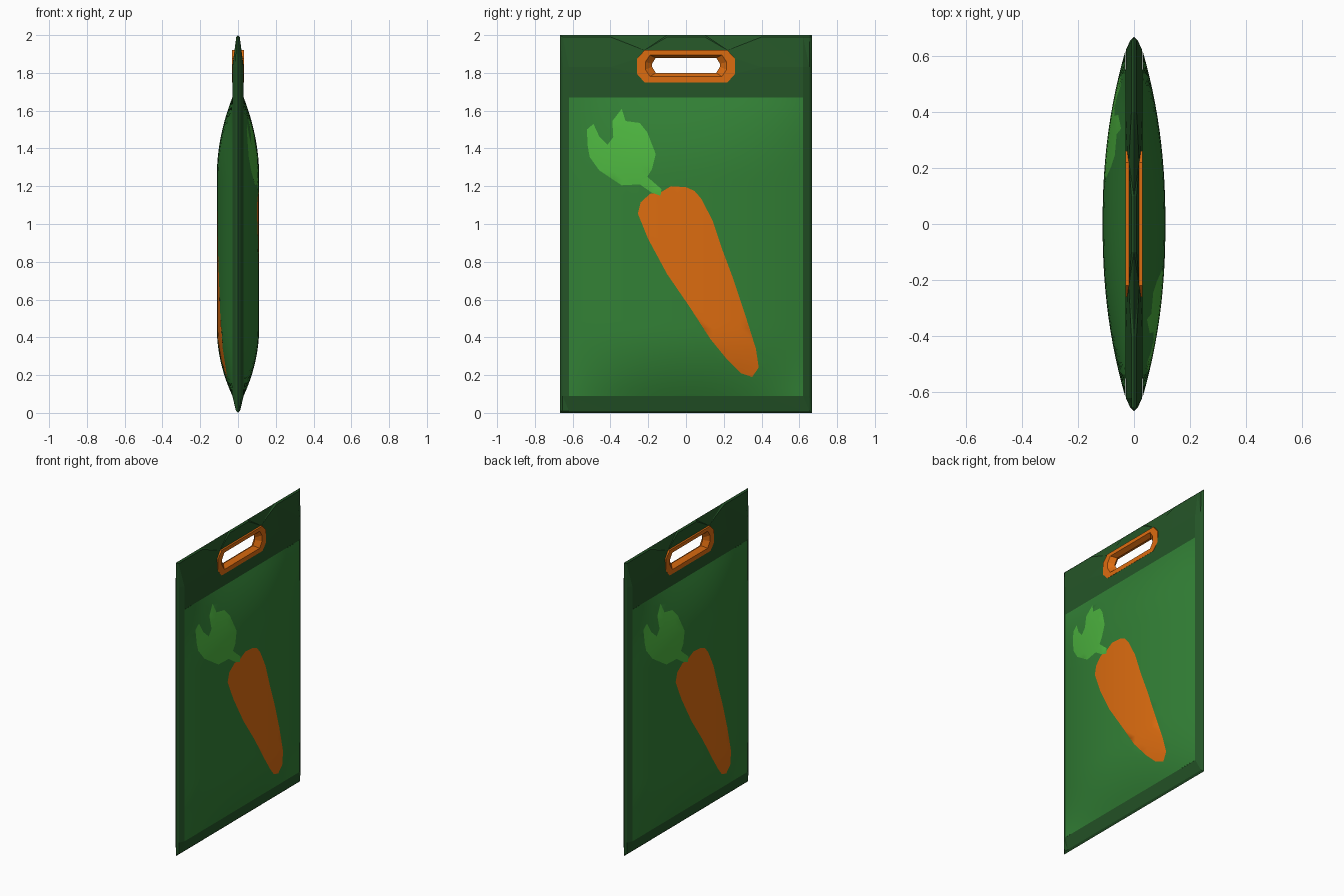
import bpy, bmesh
from mathutils import Vector
from mathutils.geometry import delaunay_2d_cdt

if "Cube" in bpy.data.objects:
    bpy.data.objects.remove(bpy.data.objects["Cube"])


def material(name, rgb):
    m = bpy.data.materials.new(name)
    m.diffuse_color = (*rgb, 1)
    m.use_nodes = True
    m.node_tree.nodes["Principled BSDF"].inputs["Base Color"].default_value = m.diffuse_color
    return m


DARK = material("dark green", (0.018, 0.091, 0.021))
GREEN = material("mid green", (0.032, 0.216, 0.036))
ORANGE = material("carrot orange", (0.72, 0.15, 0.005))
LEAF = material("leaf green", (0.074, 0.46, 0.05))


def finish(name, bm, mats, smooth=False):
    """Add the copy turned half round for the other side, then make the object."""
    dup = bmesh.ops.duplicate(bm, geom=bm.verts[:] + bm.edges[:] + bm.faces[:])
    for v in dup["geom"]:
        if isinstance(v, bmesh.types.BMVert):
            v.co.x, v.co.y = -v.co.x, -v.co.y
    bmesh.ops.remove_doubles(bm, verts=bm.verts[:], dist=0.0003)
    for f in bm.faces:
        f.smooth = smooth
    me = bpy.data.meshes.new(name)
    bm.to_mesh(me)
    bm.free()
    for m in mats:
        me.materials.append(m)
    ob = bpy.data.objects.new(name, me)
    bpy.context.collection.objects.link(ob)


def panel(name, outlines, ys, zs, height, pick, mats, smooth=False):
    """Height-field sheet facing +x, cut along the outlines (y, z)."""
    pts, faces = [], []
    for o in outlines:
        faces.append(list(range(len(pts), len(pts) + len(o))))
        pts += [Vector(p) for p in o]
    pts += [Vector((y, z)) for y in ys for z in zs]
    vs, _, fs, _, _, ids = delaunay_2d_cdt(pts, [], faces, 0, 1e-5, True)
    bm = bmesh.new()
    bv = [bm.verts.new((height(p.x, p.y), p.x, p.y)) for p in vs]
    for f, i in zip(fs, ids):
        slot = pick(i)
        if slot is not None:
            bm.faces.new([bv[k] for k in f]).material_index = slot
    loose = [v for v in bm.verts if not v.link_faces]
    bmesh.ops.delete(bm, geom=loose, context="VERTS")
    finish(name, bm, mats, smooth)


def rect(y, z0, z1):
    return [(-y, z0), (y, z0), (y, z1), (-y, z1)]


def octagon(hw, corner, z0, z1, side):
    m = (z0 + z1) / 2
    return [(-corner, z0), (corner, z0), (hw, m - side), (hw, m + side),
            (corner, z1), (-corner, z1), (-hw, m + side), (-hw, m - side)]


W, BY, BZ0, BZ1, T = 0.667, 0.62, 0.09, 1.67, 0.03
body_rect = rect(BY, BZ0, BZ1)
ring_outer = octagon(0.26, 0.22, 1.75, 1.92, 0.04)


# Flat sealed border, thinning towards its rim
def border_height(y, z):
    d = W - abs(y)
    return max(0, min(T, d, z, 2 - z, 0.008 + 0.45 * d,
                      0.008 + 0.25 * z, 0.008 + 0.13 * (2 - z)))


ys = [s * v for s in (-1, 1) for v in (W, W - 0.014, BY, 0.4, 0.1)]
zs = [0, 0.011, BZ0, 0.5, 0.9, 1.3, BZ1, 1.83, 1.99, 2]
panel("sealed_border", [rect(W, 0, 2), body_rect, ring_outer], ys, zs,
      border_height, lambda i: 0 if len(i) == 1 else None, [DARK])


# Puffed pouch with the painted carrot and leaf cut into its faces
def pouch_height(y, z):
    fy = 1 - min(1, abs(y) / BY) ** 2.2
    ft = max(0, 1 - (BZ1 - z) / 0.42)
    fb = max(0, 1 - (z - BZ0) / 0.36)
    return T + 0.082 * fy * max(0, 1 - ft ** 2) * max(0, 1 - fb ** 2)


carrot = [(-.13, 1.17), (-.08, 1.20), (0, 1.195), (.045, 1.175), (.08, 1.135),
          (.14, 1.02), (.19, .87), (.25, .71), (.31, .53), (.37, .34),
          (.385, .24), (.35, .19), (.29, .21), (.22, .28), (.13, .39),
          (.02, .56), (-.10, .735), (-.20, .92), (-.255, 1.055),
          (-.24, 1.115), (-.19, 1.16)]
leaf = [(-.135, 1.15), (-.18, 1.165), (-.245, 1.21), (-.34, 1.205),
        (-.46, 1.285), (-.51, 1.355), (-.52, 1.41), (-.525, 1.50),
        (-.49, 1.53), (-.46, 1.465), (-.415, 1.42), (-.385, 1.46),
        (-.39, 1.545), (-.34, 1.61), (-.32, 1.545), (-.245, 1.535),
        (-.205, 1.485), (-.16, 1.37), (-.18, 1.29), (-.205, 1.25),
        (-.13, 1.185)]
N, M = 26, 40
panel("puffed_pouch", [body_rect, carrot[::-1], leaf[::-1]],
      [-BY + 2 * BY * i / N for i in range(N + 1)],
      [BZ0 + (BZ1 - BZ0) * j / M for j in range(M + 1)],
      pouch_height, lambda i: max(i) if i else 0, [GREEN, ORANGE, LEAF], True)

# Bevelled ring around the hanging hole
bm = bmesh.new()
steps = [(ring_outer, 0.0), (ring_outer, 0.031),
         (octagon(0.215, 0.19, 1.78, 1.895, 0.02), 0.031),
         (octagon(0.18, 0.16, 1.80, 1.88, 0.008), 0.0)]
loops = [[bm.verts.new((x, y, z)) for y, z in o] for o, x in steps]
for a, b in zip(loops, loops[1:]):
    for i in range(8):
        j = (i + 1) % 8
        bm.faces.new((a[i], a[j], b[j], b[i]))
finish("hang_hole_ring", bm, [ORANGE])
